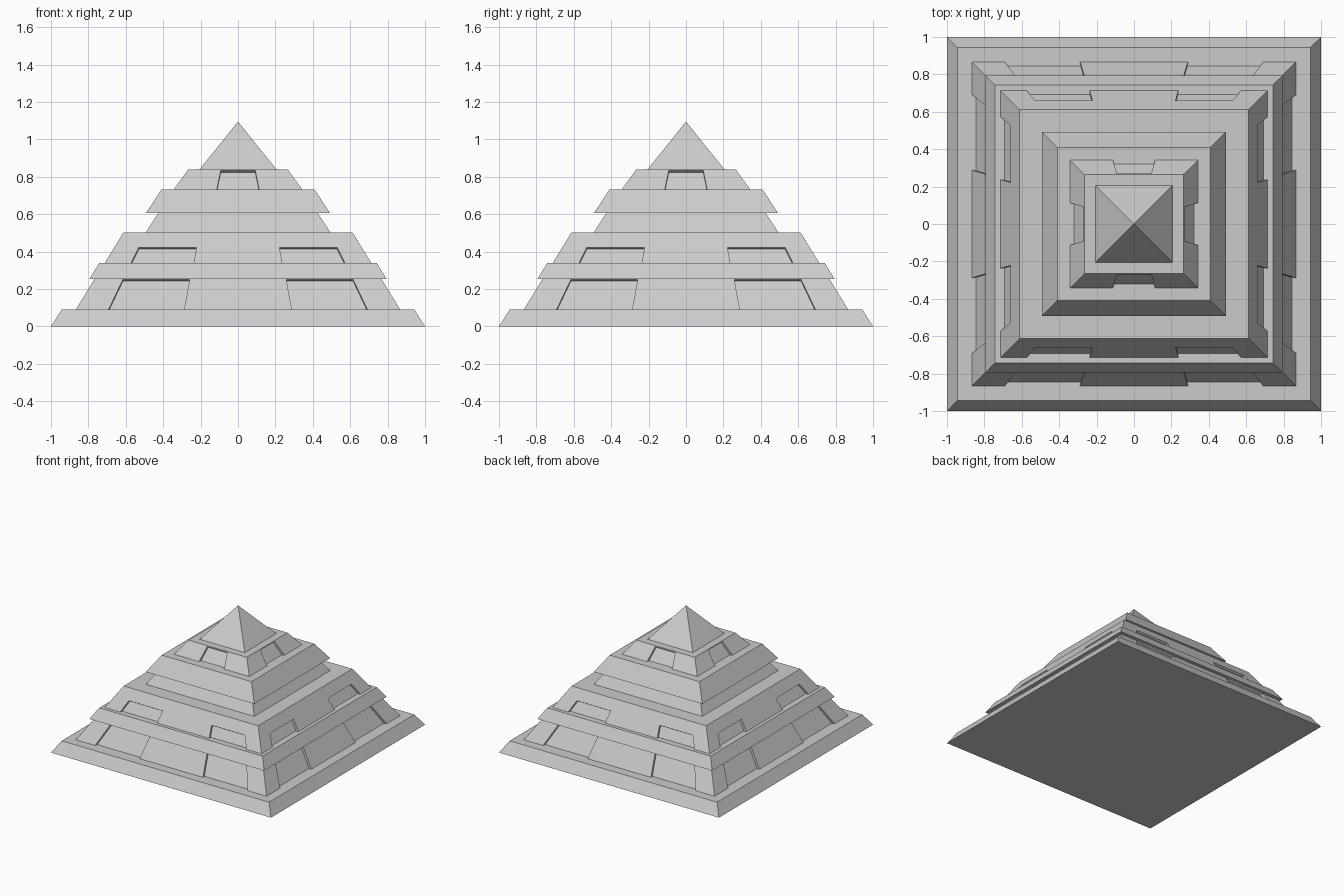
import bpy, bmesh
from mathutils import Vector, Matrix
from math import pi

if "Cube" in bpy.data.objects:
    bpy.data.objects.remove(bpy.data.objects["Cube"])


def mesh_object(name, bm):
    bmesh.ops.recalc_face_normals(bm, faces=bm.faces)
    me = bpy.data.meshes.new(name)
    bm.to_mesh(me)
    bm.free()
    ob = bpy.data.objects.new(name, me)
    bpy.context.collection.objects.link(ob)
    return ob


def prism(bm, a, b):
    """Closed solid between two matching quads."""
    va = [bm.verts.new(p) for p in a]
    vb = [bm.verts.new(p) for p in b]
    bm.faces.new(va)
    bm.faces.new(vb)
    for i in range(4):
        j = (i + 1) % 4
        bm.faces.new((va[i], va[j], vb[j], vb[i]))


def square(w, z):
    return [(-w, -w, z), (w, -w, z), (w, w, z), (-w, w, z)]


def tier(name, w0, z0, w1, z1):
    bm = bmesh.new()
    prism(bm, square(w0, z0), square(w1, z1))
    return mesh_object(name, bm)


def recess(ob, w0, z0, w1, z1, panels, depth=0.018):
    """Sink panels (bottom x pair, top x pair, top z) square to all four slopes."""
    s = (w0 - w1) / (z1 - z0)
    n = Vector((0, -1, s)).normalized()
    bm = bmesh.new()
    for xa, xb, ta, tb, zt in panels:
        k = -0.05 / (zt - z0)          # run the cut out past the tier's foot
        zb = z0 - 0.05
        pts = [(xa + k * (ta - xa), zb), (xb + k * (tb - xb), zb), (tb, zt), (ta, zt)]
        base = [Vector((x, -(w0 - s * (z - z0)), z)) for x, z in pts]
        for q in range(4):
            r = Matrix.Rotation(q * pi / 2, 3, 'Z')
            prism(bm, [r @ (p - n * depth) for p in base], [r @ (p + n * 0.04) for p in base])
    cutter = mesh_object("panel_cutter", bm)
    cutter.hide_render = True
    mod = ob.modifiers.new("panels", 'BOOLEAN')
    mod.operation, mod.solver, mod.object = 'DIFFERENCE', 'EXACT', cutter
    bpy.context.view_layer.objects.active = ob
    bpy.ops.object.modifier_apply(modifier=mod.name)
    bpy.data.objects.remove(cutter)


def pair(xa, xb, ta, tb, zt):
    return [(xa, xb, ta, tb, zt), (-xb, -xa, -tb, -ta, zt)]


# Plain tiers
tier("base_step", 1.0, 0, 0.943, 0.09)
tier("lower_ledge", 0.795, 0.253, 0.742, 0.338)
tier("upper_neck", 0.493, 0.503, 0.427, 0.605)
tier("upper_ledge", 0.493, 0.605, 0.408, 0.733)

# Tiers with sunken panels
dims = (0.867, 0.09, 0.757, 0.27)
recess(tier("lower_wall", *dims), *dims, pair(0.288, 0.692, 0.258, 0.615, 0.252))
dims = (0.713, 0.338, 0.612, 0.503)
recess(tier("middle_wall", *dims), *dims, pair(0.237, 0.572, 0.222, 0.53, 0.422))
dims = (0.343, 0.733, 0.265, 0.84)
recess(tier("top_wall", *dims), *dims, [(-0.113, 0.113, -0.092, 0.092, 0.834)])

# Pointed cap
bm = bmesh.new()
ring = [bm.verts.new(p) for p in square(0.205, 0.84)]
tip = bm.verts.new((0, 0, 1.095))
bm.faces.new(ring)
for i in range(4):
    bm.faces.new((ring[i], ring[(i + 1) % 4], tip))
mesh_object("cap", bm)
